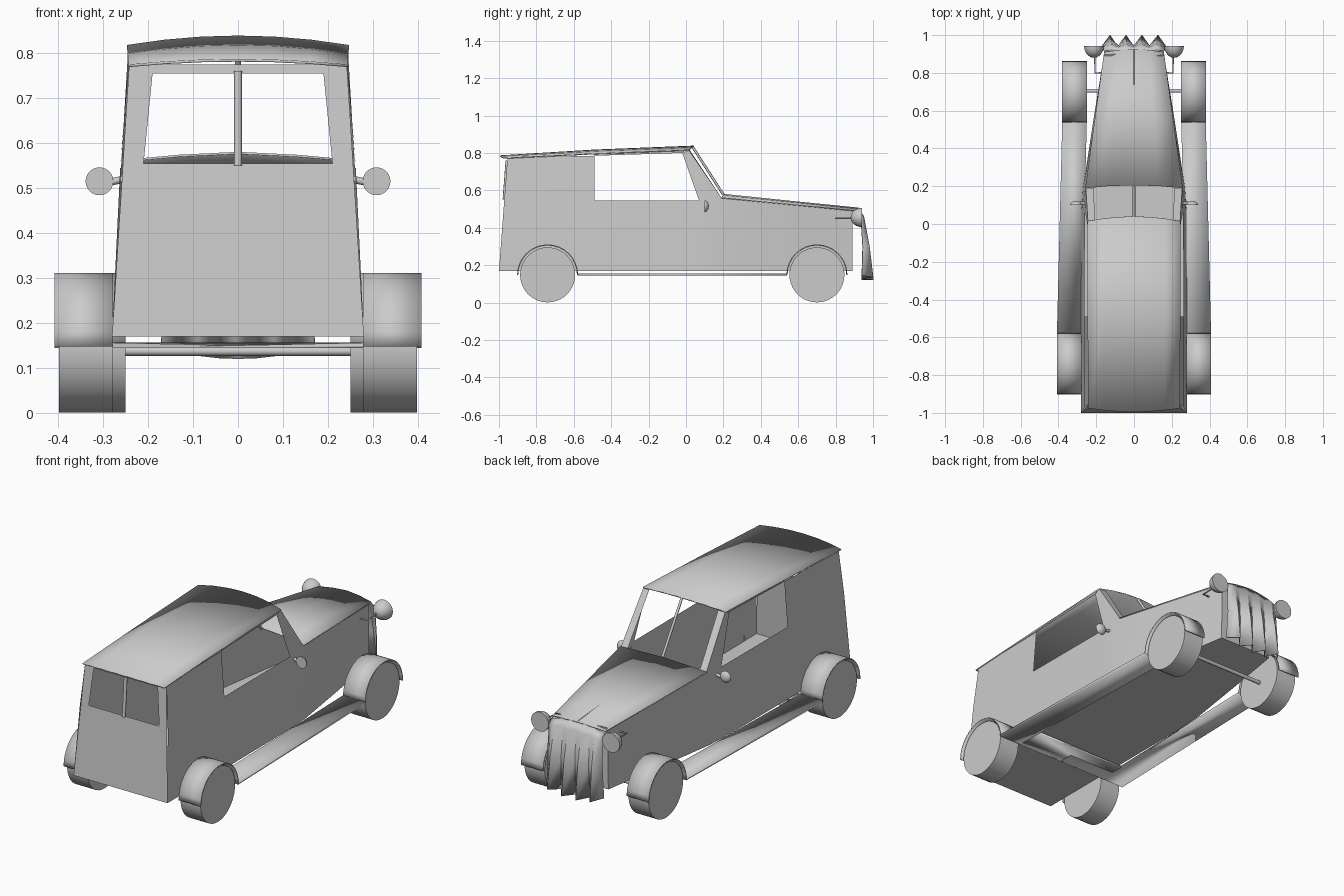
import bpy, bmesh, math
from mathutils import Vector

if "Cube" in bpy.data.objects:
    bpy.data.objects.remove(bpy.data.objects["Cube"])

grey = bpy.data.materials.new("plain grey")
grey.diffuse_color = (0.6, 0.6, 0.6, 1)
grey.use_nodes = True
grey.node_tree.nodes["Principled BSDF"].inputs["Base Color"].default_value = grey.diffuse_color


def finish(name, bm, angle=None, thick=0, flip_fix=True):
    """Turn a bmesh into a named, shaded object."""
    bmesh.ops.remove_doubles(bm, verts=bm.verts, dist=1e-4)
    if flip_fix:
        bmesh.ops.recalc_face_normals(bm, faces=bm.faces)
    me = bpy.data.meshes.new(name)
    bm.to_mesh(me)
    bm.free()
    me.materials.append(grey)
    ob = bpy.data.objects.new(name, me)
    bpy.context.collection.objects.link(ob)
    bpy.ops.object.select_all(action='DESELECT')
    ob.select_set(True)
    bpy.context.view_layer.objects.active = ob
    if angle:
        bpy.ops.object.shade_smooth_by_angle(angle=math.radians(angle))
    else:
        bpy.ops.object.shade_smooth()
    if thick:
        m = ob.modifiers.new("thickness", 'SOLIDIFY')
        m.thickness = thick
        m.offset = 0
    return ob


def poly(bm, pts):
    return bm.faces.new([bm.verts.new(p) for p in pts])


def grid(bm, rows):
    """Skin a list of equal-length point rows."""
    vs = [[bm.verts.new(p) for p in r] for r in rows]
    for a, b in zip(vs, vs[1:]):
        for i in range(len(a) - 1):
            bm.faces.new((a[i], a[i + 1], b[i + 1], b[i]))


def tube(name, pts, r, n=8):
    """Round bar through a few points."""
    cu = bpy.data.curves.new(name, 'CURVE')
    cu.dimensions = '3D'
    cu.bevel_depth = r
    cu.bevel_resolution = n // 4
    cu.use_fill_caps = True
    sp = cu.splines.new('POLY')
    sp.points.add(len(pts) - 1)
    for p, q in zip(sp.points, pts):
        p.co = (*q, 1)
    cu.materials.append(grey)
    ob = bpy.data.objects.new(name, cu)
    bpy.context.collection.objects.link(ob)


# Body shell: sides, window frames, rear wall, floor and nose
def rear_y(z):
    return -1 + (z - 0.17) * 0.075


bm = bmesh.new()
stations = [(-0.49, 0.28, 0.262), (0.07, 0.278, 0.26), (0.19, 0.27, 0.255),
            (0.55, 0.215, 0.205), (0.89, 0.16, 0.155)]
waist_z = [0.545, 0.545, 0.56, 0.525, 0.49]
for s in (-1, 1):
    low = [(s * a, y, 0.17) for y, a, b in stations]
    top = [(s * b, y, z) for (y, a, b), z in zip(stations, waist_z)]
    grid(bm, [low, top])
    # rear quarter panel
    grid(bm, [[(s * 0.28, -1, 0.17), low[0]],
              [(s * 0.262, rear_y(0.545), 0.545), top[0]],
              [(s * 0.242, rear_y(0.775), 0.775), (s * 0.243, -0.49, 0.785)]])
    # rail above the door and quarter windows
    poly(bm, [(s * 0.243, -0.49, 0.785), (s * 0.244, -0.02, 0.80),
              (s * 0.244, 0.0, 0.815), (s * 0.242, -0.49, 0.797)])
    # windscreen pillar with its inward return
    poly(bm, [top[1], top[2], (s * 0.244, 0.015, 0.815), (s * 0.244, -0.02, 0.80)])
    poly(bm, [top[2], (s * 0.215, 0.19, 0.56), (s * 0.205, 0.02, 0.815),
              (s * 0.244, 0.015, 0.815)])
# rear wall around its window
outer = [(-0.28, 0.17), (0.28, 0.17), (0.242, 0.775), (-0.242, 0.775)]
inner = [(-0.21, 0.555), (0.21, 0.555), (0.19, 0.755), (-0.19, 0.755)]
for i in range(4):
    j = (i + 1) % 4
    poly(bm, [(x, rear_y(z), z) for x, z in (outer[i], outer[j], inner[j], inner[i])])
# floor and nose
grid(bm, [[(-0.28, -1, 0.17), (0.28, -1, 0.17)]] +
     [[(-a, y, 0.17), (a, y, 0.17)] for y, a, b in stations])
poly(bm, [(-0.16, 0.89, 0.17), (0.16, 0.89, 0.17), (0.155, 0.89, 0.49), (-0.155, 0.89, 0.49)])
finish("body_shell", bm, 75)

# Bonnet with a raised centre line
bm = bmesh.new()
rows = []
for y, w, z, rise in ((0.19, 0.258, 0.56, 0.018), (0.55, 0.208, 0.525, 0.016), (0.91, 0.158, 0.49, 0.014)):
    rows.append([(w * t, y + 0.015 * (1 - t * t), z + rise * (1 - abs(t) ** 1.5))
                 for t in (-1, -0.5, 0, 0.5, 1)])
grid(bm, rows)
finish("bonnet", bm, thick=0.005)

# Roof sheet, crowned and overhanging the rear
bm = bmesh.new()
rows = []
for y, w, z, rise, bow in ((-0.975, 0.243, 0.772, 0.012, -0.02), (-0.49, 0.245, 0.795, 0.02, 0),
                           (0.015, 0.247, 0.815, 0.021, 0.025)):
    rows.append([(w * t, y + bow * (1 - t * t), z + rise * (1 - t * t))
                 for t in (-1, -0.67, -0.33, 0, 0.33, 0.67, 1)])
grid(bm, rows)
finish("roof", bm, thick=0.006)

# Window dividers and centre line trim
tube("windscreen_divider", [(0, 0.035, 0.833), (0, 0.2, 0.576)], 0.007)
tube("rear_window_divider", [(0, rear_y(0.55), 0.55), (0, rear_y(0.76), 0.76)], 0.009)
tube("bonnet_trim", [(0, 0.2, 0.577), (0, 0.92, 0.505)], 0.003)

# Wheels and half-round mudguards
for end, yc, x0 in (("rear", -0.74, 0.278), ("front", 0.70, 0.25)):
    for side, s in (("left", -1), ("right", 1)):
        bm = bmesh.new()
        bmesh.ops.create_cone(bm, cap_ends=True, segments=40, radius1=0.147, radius2=0.147, depth=0.12)
        for v in bm.verts:
            x, y, z = v.co
            v.co = (s * (x0 + 0.06 + z), yc + x, 0.148 + y)
        finish(f"{end}_{side}_wheel", bm, 40)
        bm = bmesh.new()
        arc = [math.pi * k / 16 for k in range(17)]
        grid(bm, [[(s * x, yc + 0.16 * math.cos(a), 0.148 + 0.16 * math.sin(a)) for a in arc]
                  for x in (x0, x0 + 0.13)])
        finish(f"{end}_{side}_mudguard", bm, 40, 0.006)

# Running boards joined by a cross plate under the floor
bm = bmesh.new()
for s in (-1, 1):
    poly(bm, [(s * 0.278, -0.58, 0.15), (s * 0.408, -0.58, 0.15),
              (s * 0.38, 0.54, 0.15), (s * 0.25, 0.54, 0.15)])
poly(bm, [(-0.278, -0.58, 0.15), (0.278, -0.58, 0.15), (0.275, -0.43, 0.15), (-0.275, -0.43, 0.15)])
finish("running_boards", bm, 40, 0.012)
tube("front_axle", [(-0.27, 0.705, 0.137), (0.27, 0.705, 0.137)], 0.01)

# Pleated grille, flaring toward the bottom
bm = bmesh.new()
rows = []
for z, y, w, depth in ((0.505, 0.915, 0.16, 0.006), (0.46, 0.935, 0.16, 0.015),
                       (0.30, 0.945, 0.164, 0.035), (0.12, 0.94, 0.17, 0.06)):
    row = []
    for k in range(-4, 5):
        t = k / 4
        sag = 0.025 * t * t * (1 if z < 0.2 else -1 if z > 0.5 else 0)
        row.append((w * t, y + (depth if k % 2 else 0), z + sag))
    rows.append(row)
grid(bm, rows)
finish("pleated_grille", bm, 60, 0.004)
bm = bmesh.new()
grid(bm, [[(x, 0.89, z) for x in (-0.155, 0, 0.155)] for z in (0.48, 0.50)] +
     [[(-0.16, 0.915, 0.48), (0, 0.915, 0.505), (0.16, 0.915, 0.48)]])
finish("grille_cap", bm)


# Dome lamps and mirrors: a half ball with a flat disc face
def dome(name, centre, r, depth, face):
    bm = bmesh.new()
    bmesh.ops.create_uvsphere(bm, u_segments=20, v_segments=12, radius=r)
    cut = bmesh.ops.bisect_plane(bm, geom=bm.verts[:] + bm.edges[:] + bm.faces[:], plane_co=(0, 0, 0),
                                 plane_no=(0, face, 0), clear_outer=True)
    bmesh.ops.holes_fill(bm, edges=[e for e in bm.edges if e.is_boundary])
    for v in bm.verts:
        v.co = Vector((v.co.x, v.co.y * depth / r, v.co.z)) + Vector(centre)
    finish(name, bm, 50)


for side, s in (("left", -1), ("right", 1)):
    dome(f"{side}_headlamp", (s * 0.212, 0.942, 0.455), 0.052, 0.062, 1)
    tube(f"{side}_headlamp_bracket", [(s * 0.165, 0.80, 0.45), (s * 0.207, 0.80, 0.45),
                                      (s * 0.207, 0.89, 0.452)], 0.004)
    dome(f"{side}_mirror", (s * 0.308, 0.10, 0.515), 0.031, 0.022, -1)
    tube(f"{side}_mirror_stem", [(s * 0.252, 0.11, 0.52), (s * 0.285, 0.11, 0.513)], 0.008)
